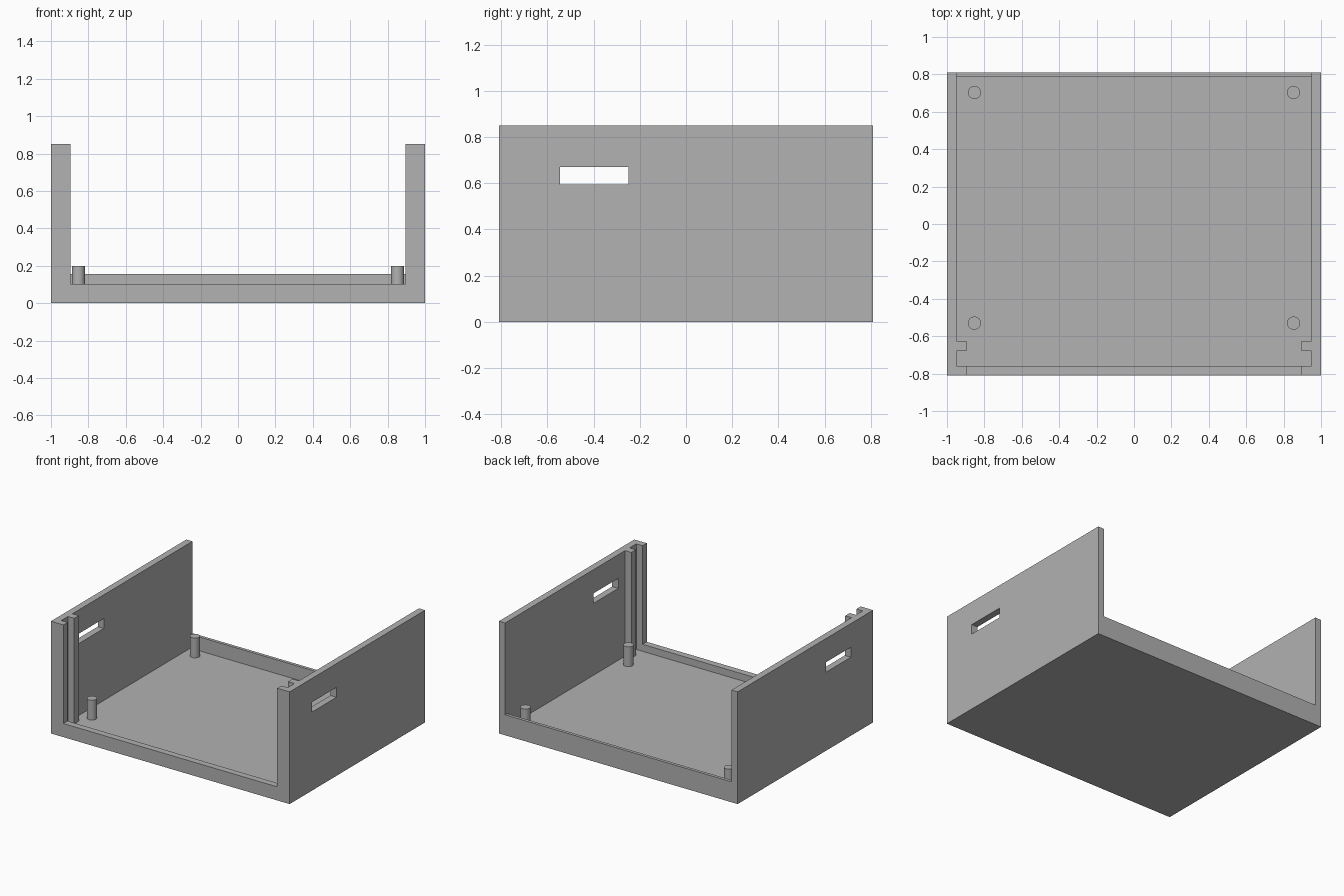
import bpy
import bmesh
import math

if "Cube" in bpy.data.objects:
    bpy.data.objects.remove(bpy.data.objects["Cube"], do_unlink=True)

# Single grey plastic
grey = bpy.data.materials.new("grey plastic")
grey.use_nodes = True
colour = (0.445, 0.445, 0.445, 1)
grey.diffuse_color = colour
grey.node_tree.nodes["Principled BSDF"].inputs["Base Color"].default_value = colour

HALF_Y, HEIGHT, FLOOR = 0.81, 0.85, 0.05
INNER, RIB = 0.949, 0.896             # inner wall face, rib and pillar face
LIP_FRONT, LIP_BACK = -0.76, 0.786    # inner faces of the end lips


def prism(name, outline, z0, z1):
    """Extrude a closed xy outline from z0 to z1."""
    bm = bmesh.new()
    face = bm.faces.new([bm.verts.new((x, y, z0)) for x, y in outline])
    top = bmesh.ops.extrude_face_region(bm, geom=[face])["geom"]
    verts = [v for v in top if isinstance(v, bmesh.types.BMVert)]
    bmesh.ops.translate(bm, verts=verts, vec=(0, 0, z1 - z0))
    bmesh.ops.recalc_face_normals(bm, faces=bm.faces)
    mesh = bpy.data.meshes.new(name)
    bm.to_mesh(mesh)
    bm.free()
    mesh.materials.append(grey)
    obj = bpy.data.objects.new(name, mesh)
    bpy.context.collection.objects.link(obj)
    return obj


def box(name, half_x, y0, y1, z0, z1):
    outline = [(-half_x, y0), (half_x, y0), (half_x, y1), (-half_x, y1)]
    return prism(name, outline, z0, z1)


def cut(target, cutter):
    """Subtract the cutter from the target, then discard it."""
    cutter.hide_render = True
    mod = target.modifiers.new("cut", "BOOLEAN")
    mod.operation = "DIFFERENCE"
    mod.solver = "EXACT"
    mod.object = cutter
    bpy.context.view_layer.objects.active = target
    bpy.ops.object.modifier_apply(modifier=mod.name)
    bpy.data.objects.remove(cutter, do_unlink=True)


# Tray body
tray = box("tray_body", 1, -HALF_Y, HALF_Y, 0, HEIGHT)

# Cavity, leaving a rib on each side that forms the front panel groove
side = [(INNER, LIP_FRONT), (INNER, -0.68), (RIB, -0.68),
        (RIB, -0.626), (INNER, -0.626), (INNER, LIP_BACK)]
cavity = side + [(-x, y) for x, y in reversed(side)]
cut(tray, prism("cavity_cutter", cavity, FLOOR, 1))

# Open front and back above the low lips
cut(tray, box("front_cutter", RIB, -1, -0.72, 0.103, 1))
cut(tray, box("back_cutter", INNER, 0.75, 1, 0.155, 1))

# Slot through both side walls
cut(tray, box("slot_cutter", 1.2, -0.545, -0.25, 0.595, 0.67))

# Round mounting posts
for x, x_name in ((0.853, "left"), (-0.853, "right")):
    for y, y_name in ((-0.53, "front"), (0.703, "back")):
        bpy.ops.mesh.primitive_cylinder_add(
            vertices=32, radius=0.035, depth=0.16, location=(x, y, 0.12))
        post = bpy.context.object
        post.name = f"{y_name}_{x_name}_post"
        post.data.materials.append(grey)
        bpy.ops.object.shade_smooth_by_angle(angle=math.radians(30))
